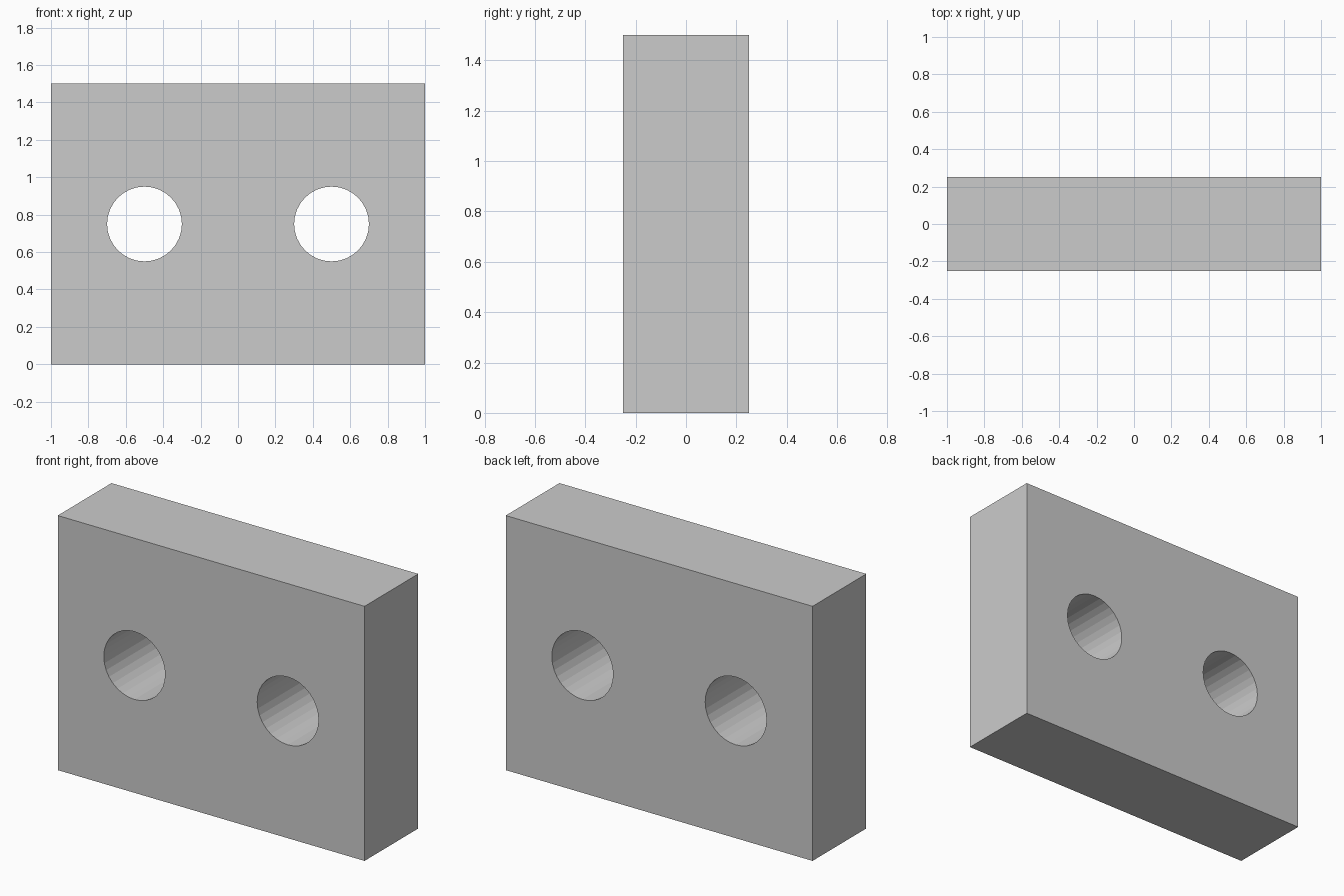
import bpy
from math import radians

if "Cube" in bpy.data.objects:
    bpy.data.objects.remove(bpy.data.objects["Cube"])

# Plate body
bpy.ops.mesh.primitive_cube_add(size=1, location=(0, 0, 0.75))
plate = bpy.context.object
plate.name = "plate"
plate.scale = (2, 0.5, 1.5)
bpy.ops.object.transform_apply(location=False, rotation=False, scale=True)


def drill(x):
    """Cut a round hole through the plate from front to back."""
    bpy.ops.mesh.primitive_cylinder_add(vertices=32, radius=0.2, depth=1,
                                        location=(x, 0, 0.75),
                                        rotation=(radians(90), 0, 0))
    cutter = bpy.context.object
    cutter.name = "hole_cutter"
    cutter.hide_render = True
    cutter.display_type = 'WIRE'
    cut = plate.modifiers.new("hole", 'BOOLEAN')
    cut.operation = 'DIFFERENCE'
    cut.solver = 'EXACT'
    cut.object = cutter


# Pair of through holes
for x in (-0.5, 0.5):
    drill(x)
